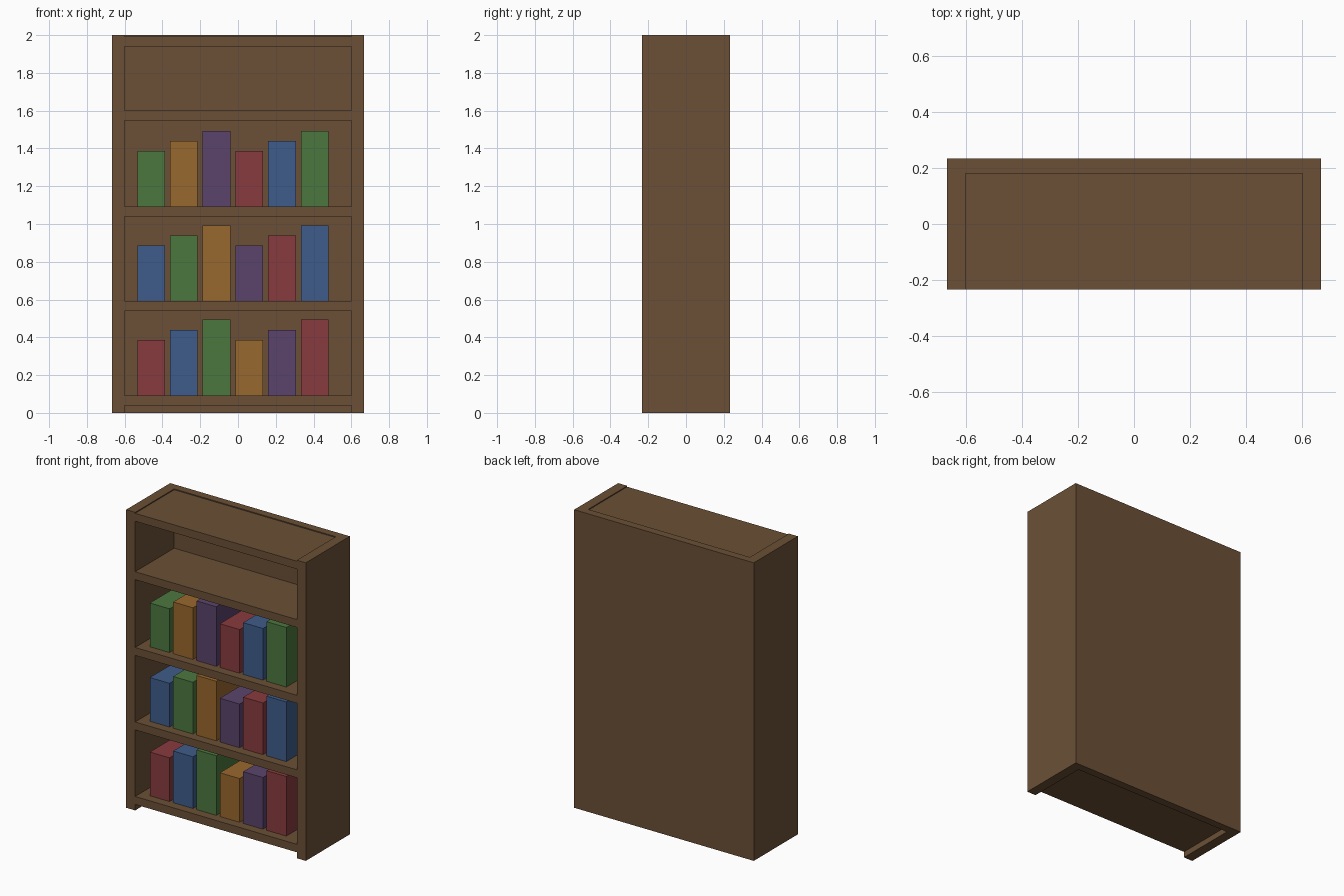
import bpy

if "Cube" in bpy.data.objects:
    bpy.data.objects.remove(bpy.data.objects["Cube"])

W, D, H = 1.3333, 0.4667, 2.0      # outer size
SIDE, BOARD = 0.0667, 0.0533       # side and shelf/back thickness


def material(name, rgb):
    m = bpy.data.materials.new(name)
    lin = [((c / 255 + 0.055) / 1.055) ** 2.4 for c in rgb]
    m.diffuse_color = (*lin, 1)
    m.use_nodes = True
    m.node_tree.nodes["Principled BSDF"].inputs["Base Color"].default_value = m.diffuse_color
    return m


def box(name, x, y, z, mat):
    """Box from (min, max) pairs on each axis."""
    lo, hi = zip(x, y, z)
    bpy.ops.mesh.primitive_cube_add(size=1, location=[(a + b) / 2 for a, b in zip(lo, hi)])
    ob = bpy.context.object
    ob.name = name
    for v in ob.data.vertices:
        v.co = [c * (b - a) for c, a, b in zip(v.co, lo, hi)]
    ob.data.materials.append(mat)
    return ob


wood = material("brown wood", (107, 80, 54))
covers = [material("red cover", (137, 59, 63)),
          material("blue cover", (62, 92, 138)),
          material("green cover", (76, 119, 62)),
          material("orange cover", (153, 104, 46)),
          material("purple cover", (91, 68, 108))]

inner, front, back = W / 2 - SIDE, -D / 2, D / 2 - BOARD

# Side panels and full back panel
box("left_side", (-W / 2, -inner), (front, back), (0, H), wood)
box("right_side", (inner, W / 2), (front, back), (0, H), wood)
box("back_panel", (-W / 2, W / 2), (back, D / 2), (0, H), wood)

# Shelves, flush with the front
centres = [0.0667, 0.5667, 1.0667, 1.575, 1.9667]
for i, c in enumerate(centres):
    box(f"shelf_{i + 1}", (-inner, inner), (front, back),
        (c - BOARD / 2, c + BOARD / 2), wood)

# Books: three rows of six, colours shifted by one each row
heights = [0.2933, 0.3467, 0.4]
for row in range(3):
    base = centres[row] + BOARD / 2
    for i in range(6):
        cx = -0.46 + 0.1733 * i
        box(f"book_{row + 1}_{i + 1}", (cx - 0.0733, cx + 0.0733), (-0.1733, 0.1733),
            (base, base + heights[i % 3]), covers[(i + row) % 5])
